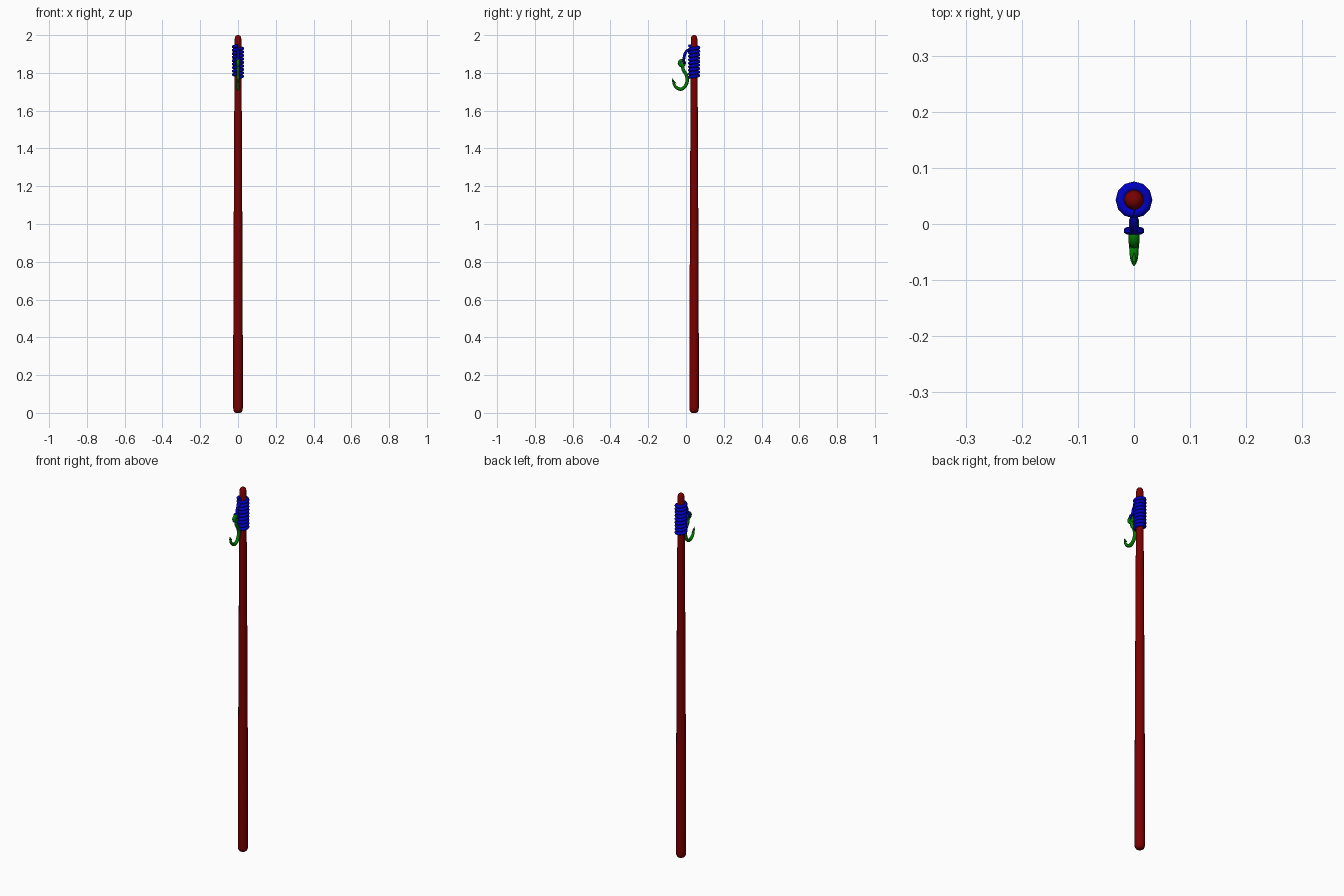
import bpy, bmesh, math
from mathutils import Vector

if "Cube" in bpy.data.objects:
    bpy.data.objects.remove(bpy.data.objects["Cube"])


def material(name, rgb):
    m = bpy.data.materials.new(name)
    m.diffuse_color = (*rgb, 1)
    m.use_nodes = True
    m.node_tree.nodes["Principled BSDF"].inputs["Base Color"].default_value = m.diffuse_color
    return m


WOOD = material("dark red wood", (0.2, 0.0, 0.0))
CORD = material("blue cord", (0.0, 0.0, 0.55))
METAL = material("green metal", (0.0, 0.2, 0.0))
PY = 0.043  # pole axis


def smooth_path(pts, steps=5):
    """Catmull-Rom through (y, z, radius) points, returned in the x = 0 plane."""
    v = [Vector(p) for p in pts]
    v = [2 * v[0] - v[1]] + v + [2 * v[-1] - v[-2]]
    out = []
    for i in range(1, len(v) - 2):
        a, b, c, d = v[i - 1:i + 3]
        for k in range(steps):
            t = k / steps
            out.append(0.5 * (2 * b + (c - a) * t + (2 * a - 5 * b + 4 * c - d) * t * t
                              + (3 * b - a - 3 * c + d) * t ** 3))
    out.append(v[-2])
    return [Vector((0, p.x, p.y)) for p in out], [p.z for p in out]


def tube(name, pts, radii, mat, sides=8, closed=False, up=Vector((1, 0, 0))):
    """Sweep a round section along the points; up is a fixed side direction."""
    bm = bmesh.new()
    n, rings = len(pts), []
    for i, p in enumerate(pts):
        a = pts[(i - 1) % n] if closed else pts[max(i - 1, 0)]
        b = pts[(i + 1) % n] if closed else pts[min(i + 1, n - 1)]
        t = (b - a).normalized()
        s = (up - t * up.dot(t)).normalized()
        u = t.cross(s)
        rings.append([bm.verts.new(p + radii[i] * (s * math.cos(j * math.tau / sides)
                                                  + u * math.sin(j * math.tau / sides)))
                      for j in range(sides)])
    for i in range(n if closed else n - 1):
        r, q = rings[i], rings[(i + 1) % n]
        for j in range(sides):
            k = (j + 1) % sides
            bm.faces.new((r[j], r[k], q[k], q[j]))
    if not closed:
        bm.faces.new(rings[0][::-1])
        bm.faces.new(rings[-1])
    bmesh.ops.recalc_face_normals(bm, faces=bm.faces)
    me = bpy.data.meshes.new(name)
    bm.to_mesh(me)
    bm.free()
    me.materials.append(mat)
    ob = bpy.data.objects.new(name, me)
    bpy.context.collection.objects.link(ob)
    bpy.context.view_layer.objects.active = ob
    ob.select_set(True)
    bpy.ops.object.shade_smooth_by_angle(angle=math.radians(50))
    ob.select_set(False)
    return ob


def ring(cx, cy, cz, r, axis, n=14):
    pts = []
    for i in range(n):
        c, s = r * math.cos(i * math.tau / n), r * math.sin(i * math.tau / n)
        off = Vector((0, c, s)) if axis == "x" else Vector((c, 0, s))
        pts.append(Vector((cx, cy, cz)) + off)
    return pts


# Tapered pole with rounded ends
profile = [(0.0, 0.012), (0.005, 0.02), (0.015, 0.0245), (0.03, 0.0258), (0.5, 0.025),
           (1.0, 0.0228), (1.5, 0.0205), (1.8, 0.0185), (1.98, 0.0175), (1.99, 0.0155),
           (1.997, 0.011), (2.0, 0.005)]
tube("pole", [Vector((0, PY, z)) for z, r in profile], [r for z, r in profile], WOOD, 14)

# Cord wound round the pole
turns, seg = 9, 12
helix = []
for i in range(turns * seg + 1):
    a = i * math.tau / seg - math.pi / 2
    helix.append(Vector((0.024 * math.cos(a), PY + 0.024 * math.sin(a),
                         1.777 + 0.166 * i / (turns * seg))))
tube("cord_wrap", helix, [0.0088] * len(helix), CORD, 8, up=Vector((0, 0, 1)))

# Cord from the wrap down to the hook eye
pts, rad = smooth_path([(0.023, 1.922, 0.0075), (0.006, 1.917, 0.0075),
                        (-0.006, 1.9, 0.0075), (-0.011, 1.875, 0.0075)])
tube("hanging_cord", pts, rad, CORD)
# Knot looped through the eye
pts = ring(0, -0.012, 1.862, 0.012, "y", 10)
tube("cord_knot", pts, [0.007] * len(pts), CORD, 6, True, Vector((0, 1, 0)))

# Hook eye
pts = ring(0, -0.022, 1.852, 0.0125, "x")
tube("hook_eye", pts, [0.0095] * len(pts), METAL, 8, True)

# Hook shank and bend
pts, rad = smooth_path([(-0.018, 1.84, 0.009), (-0.014, 1.815, 0.009), (0.002, 1.788, 0.009),
                        (0.006, 1.756, 0.009), (-0.006, 1.727, 0.009), (-0.028, 1.714, 0.009),
                        (-0.051, 1.723, 0.008), (-0.065, 1.743, 0.006), (-0.074, 1.772, 0.001)])
tube("hook", pts, rad, METAL)

# Barb behind the point
tube("hook_barb", [Vector((0, -0.070, 1.764)), Vector((0, -0.065, 1.753)),
                   Vector((0, -0.051, 1.745))], [0.004, 0.006, 0.001], METAL, 6)
